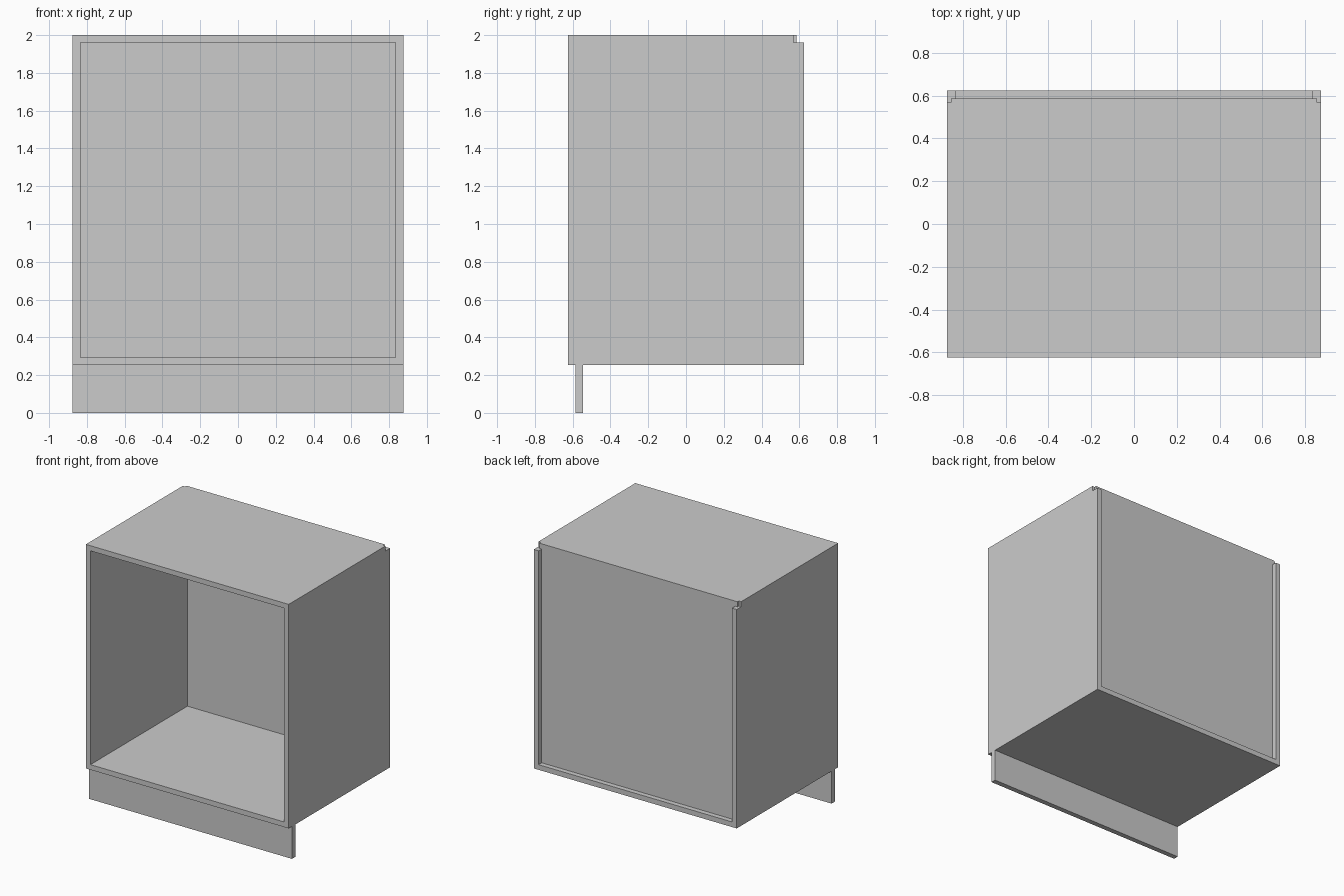
import bpy, bmesh

if "Cube" in bpy.data.objects:
    bpy.data.objects.remove(bpy.data.objects["Cube"])

W, D, H = 0.875, 0.625, 2.0      # half width, half depth, height
T = 0.04                         # panel thickness
Z0 = 0.253                       # underside of the carcass
GY0, GY1, GD = 0.569, 0.586, 0.02  # groove front, back and depth


def loft(name, start, end):
    """Solid between two matching end outlines."""
    bm = bmesh.new()
    a = [bm.verts.new(p) for p in start]
    b = [bm.verts.new(p) for p in end]
    n = len(a)
    for i in range(n):
        j = (i + 1) % n
        bm.faces.new((a[i], a[j], b[j], b[i]))
    bm.faces.new(a[::-1])
    bm.faces.new(b)
    bmesh.ops.recalc_face_normals(bm, faces=bm.faces)
    mesh = bpy.data.meshes.new(name)
    bm.to_mesh(mesh)
    bm.free()
    obj = bpy.data.objects.new(name, mesh)
    bpy.context.collection.objects.link(obj)
    return obj


def box(name, x, y, z):
    rect = [(x[0], y[0]), (x[1], y[0]), (x[1], y[1]), (x[0], y[1])]
    return loft(name, [(u, v, z[0]) for u, v in rect], [(u, v, z[1]) for u, v in rect])


# Panel section: (depth inward from the outer face, y), grooved for the back panel
section = [(0, -D), (0, D), (T, D), (T, GY1), (T - GD, GY1), (T - GD, GY0), (T, GY0), (T, -D)]

# Side panels, mitred at the bottom
for side, s in (("left", -1), ("right", 1)):
    loft(side + "_side_panel",
         [(s * (W - d), y, Z0 + d) for d, y in section],
         [(s * (W - d), y, H - T) for d, y in section])

# Bottom panel, mitred into both sides
loft("bottom_panel",
     [(-W + d, y, Z0 + d) for d, y in section],
     [(W - d, y, Z0 + d) for d, y in section])

# Top panel lying on the sides, stopping at the back panel
box("top_panel", (-W, W), (-D, GY0), (H - T, H))

# Back panel held in the grooves
e = W - T + GD
box("back_panel", (-e, e), (GY0, GY1), (Z0 + T - GD, H))

# Plinth board under the front
box("plinth", (-W, W), (-0.584, -0.544), (0, Z0))
